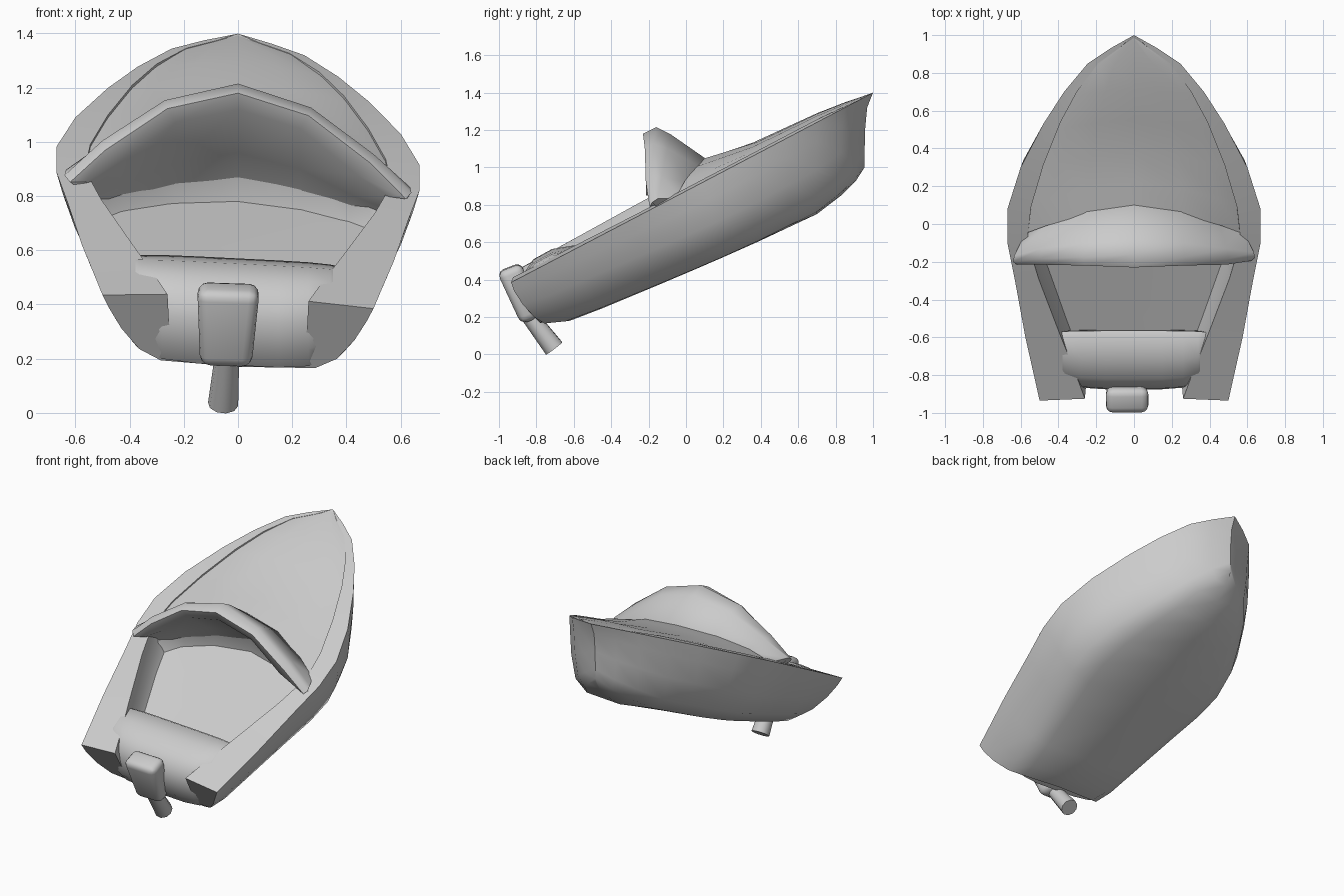
import bpy, bmesh, math
from mathutils import Vector

cube = bpy.data.objects.get("Cube")
if cube:
    bpy.data.objects.remove(cube, do_unlink=True)

grey = bpy.data.materials.new("light_grey")
grey.diffuse_color = (0.6, 0.6, 0.6, 1)
grey.use_nodes = True
bsdf = next(n for n in grey.node_tree.nodes if n.type == 'BSDF_PRINCIPLED')
bsdf.inputs["Base Color"].default_value = (0.6, 0.6, 0.6, 1)
bsdf.inputs["Roughness"].default_value = 0.7

ROLL = 0.05  # the boat leans a little to its left


def finish(name, bm, angle=40):
    """Turn a bmesh into a shaded object."""
    bmesh.ops.remove_doubles(bm, verts=bm.verts, dist=0.0005)
    bmesh.ops.dissolve_degenerate(bm, edges=bm.edges, dist=0.0005)
    bmesh.ops.recalc_face_normals(bm, faces=bm.faces)
    mesh = bpy.data.meshes.new(name)
    bm.to_mesh(mesh)
    bm.free()
    mesh.materials.append(grey)
    ob = bpy.data.objects.new(name, mesh)
    bpy.context.collection.objects.link(ob)
    bpy.ops.object.select_all(action='DESELECT')
    ob.select_set(True)
    bpy.context.view_layer.objects.active = ob
    bpy.ops.object.shade_smooth_by_angle(angle=math.radians(angle))


def loft(rows, closed=False, caps=(False, False)):
    """Skin a list of equally long point rows, leaning them by the roll."""
    bm = bmesh.new()
    vs = [[bm.verts.new((x, y, z - ROLL * x)) for x, y, z in row] for row in rows]
    n = len(vs[0])
    for a, b in zip(vs, vs[1:]):
        for i in range(n if closed else n - 1):
            j = (i + 1) % n
            bm.faces.new((a[i], a[j], b[j], b[i]))
    for row, cap in zip((vs[0], vs[-1]), caps):
        if cap:
            bm.faces.new(row)
    return bm


def mirror_row(half):
    """Half row running from the +x side to the centre line -> full row."""
    return half + [(-x, y, z) for x, y, z in reversed(half[:-1])]


def rim_z(y, w):
    return 0.39 + 0.523 * (y + 0.93) + ROLL * w * 0.9


# Hull: rim y, half width, keel y, keel z, inner half width, well depth factor
stations = [
    (-0.935, 0.50, -0.73, 0.17, 0.26, 1), (-0.80, 0.53, -0.62, 0.18, 0.31, 1),
    (-0.60, 0.575, -0.45, 0.245, 0.39, 1), (-0.30, 0.63, -0.15, 0.37, 0.505, 1),
    (-0.10, 0.67, 0.05, 0.455, 0.565, 1), (0.08, 0.67, 0.20, 0.52, 0.545, 1),
    (0.30, 0.60, 0.38, 0.60, 0.48, 1), (0.53, 0.48, 0.55, 0.68, 0.39, 0.7),
    (0.70, 0.37, 0.70, 0.75, 0.30, 0.3), (0.85, 0.245, 0.83, 0.85, 0.19, 0.1),
    (0.93, 0.125, 0.91, 0.93, 0.08, 0.02), (1.0, 0.0, 0.955, 1.0, 0.0, 0.0)]
# Cross-section as fractions of width, rake and depth, at the stern and at the bow
stern_section = [(1, 0, 0), (0.95, 0.08, 0.2), (0.86, 0.3, 0.5),
                 (0.73, 0.6, 0.8), (0.57, 0.87, 0.96), (0, 1, 1)]
bow_section = [(1, 0, 0), (0.99, 0.7, 0.2), (0.97, 0.95, 0.5),
               (0.89, 1, 0.8), (0.66, 1, 0.95), (0, 1, 1)]
rows = []
for y, w, ky, kz, d, f in stations:
    z = rim_z(y, w)
    t = min(1, max(0, (y + 0.6) / 1.4))
    outer = []
    for s, b in zip(stern_section, bow_section):
        fx, fy, fz = (p + (q - p) * t for p, q in zip(s, b))
        outer.append((w * fx, y + (ky - y) * fy, z + (kz - z) * fz))
    inner = [(d, y + 0.01 * f, z + 0.015 * min(1, 3 * f)),
             (d * 0.98, y + 0.07 * f, z - 0.09 * f),
             (d * 0.93, y + 0.11 * f, z - 0.135 * f), (0, y + 0.11 * f, z - 0.14 * f)]
    rows.append(mirror_row(outer) + list(reversed(mirror_row(inner))))
finish("hull", loft(rows, closed=True, caps=(True, False)))

# Crowned foredeck: edge y, edge half width, centre y, centre z
deck = [(-0.05, 0.575, 0.09, 1.045), (0.10, 0.555, 0.22, 1.085), (0.30, 0.495, 0.38, 1.135),
        (0.50, 0.42, 0.55, 1.215), (0.68, 0.335, 0.71, 1.29), (0.84, 0.225, 0.85, 1.345),
        (0.985, 0.0, 0.985, 1.393)]
rows = []
for y, w, cy, cz in deck:
    ez = rim_z(y, w)
    rows.append(mirror_row([(w * a, y + (cy - y) * b, ez + (cz - ez) * c)
                            for a, b, c in ((1, 0, 0), (0.8, 0.3, 0.42),
                                            (0.45, 0.72, 0.82), (0, 1, 1))]))
finish("foredeck", loft(rows))

# Swept-back hood; each rib runs over the lip and down the cockpit bulkhead to the floor
hood = [
    [(0.575, -0.03, 0.865), (0.635, -0.15, 0.865), (0.64, -0.18, 0.845), (0.62, -0.195, 0.82),
     (0.56, -0.17, 0.825), (0.55, -0.06, 0.78), (0.535, 0.0, 0.73), (0.51, -0.04, 0.66)],
    [(0.45, 0.01, 0.935), (0.49, -0.13, 0.975), (0.50, -0.185, 0.98), (0.49, -0.215, 0.945),
     (0.44, -0.19, 0.90), (0.43, -0.02, 0.82), (0.42, 0.06, 0.75), (0.40, 0.03, 0.69)],
    [(0.25, 0.065, 1.02), (0.26, -0.10, 1.115), (0.27, -0.175, 1.14), (0.26, -0.22, 1.11),
     (0.23, -0.19, 1.06), (0.23, 0.02, 0.91), (0.23, 0.13, 0.79), (0.23, 0.10, 0.73)],
    [(0.0, 0.10, 1.05), (0.0, -0.08, 1.175), (0.0, -0.16, 1.215), (0.0, -0.23, 1.18),
     (0.0, -0.20, 1.12), (0.0, 0.04, 0.96), (0.0, 0.17, 0.82), (0.0, 0.14, 0.75)]]
rows = hood + [[(-x, y, z) for x, y, z in rib] for rib in reversed(hood[:-1])]
rows = [[(x, y - 0.02 * (x < -0.5), z) for x, y, z in rib] for rib in rows]
finish("cockpit_hood", loft(rows, closed=True, caps=(True, True)), 60)

# Rounded stern bench: one side profile, shrunk towards both ends
profile = [(-0.56, 0.36), (-0.565, 0.555), (-0.60, 0.57), (-0.72, 0.55), (-0.82, 0.495),
           (-0.87, 0.42), (-0.875, 0.34), (-0.845, 0.24), (-0.78, 0.175), (-0.66, 0.20)]
rows = []
for x, s in ((-0.41, 0.55), (-0.40, 0.72), (-0.365, 0.86), (-0.28, 0.97), (-0.15, 1.0), (0.15, 1.0),
             (0.26, 0.97), (0.34, 0.86), (0.375, 0.72), (0.385, 0.55)):
    rows.append([(x, -0.59 + (y + 0.59) * s, 0.53 + (z - 0.53) * s) for y, z in profile])
finish("stern_bench", loft(rows, closed=True, caps=(True, True)), 50)


def tilted(bm, start, end):
    """Move a unit-tall z shape so it runs from start to end."""
    a, b = Vector(start), Vector(end)
    axis = b - a
    rot = Vector((0, 0, 1)).rotation_difference(axis).to_matrix()
    for v in bm.verts:
        v.co = (a + b) / 2 + rot @ Vector((v.co.x, v.co.y, v.co.z * axis.length))
    return bm


# Outboard motor housing
bm = bmesh.new()
bmesh.ops.create_cube(bm, size=1)
for v in bm.verts:
    v.co.x *= 0.23 if v.co.z > 0 else 0.19
    v.co.y *= 0.14 if v.co.z > 0 else 0.10
tilted(bm, (-0.045, -0.835, 0.18), (-0.035, -0.945, 0.465))
bmesh.ops.bevel(bm, geom=bm.edges[:], offset=0.038, segments=3, affect='EDGES', profile=0.5)
finish("motor_housing", bm, 60)

# Motor shaft
bm = bmesh.new()
bmesh.ops.create_cone(bm, cap_ends=True, segments=10, radius1=0.045, radius2=0.056, depth=1)
tilted(bm, (-0.04, -0.845, 0.215), (-0.055, -0.705, 0.032))
finish("motor_shaft", bm, 45)
